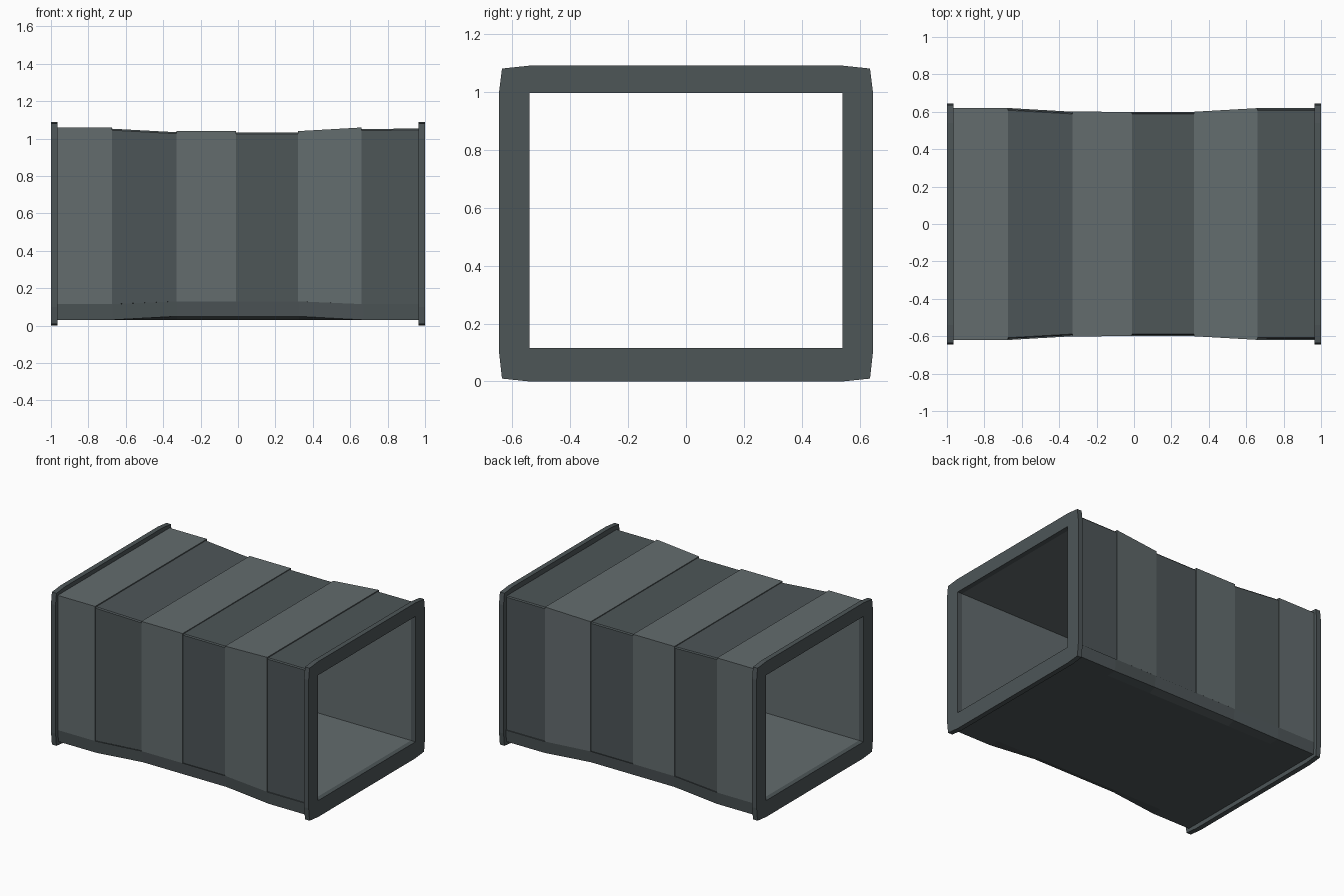
import bpy

if "Cube" in bpy.data.objects:
    bpy.data.objects.remove(bpy.data.objects["Cube"])


def material(name, rgb):
    m = bpy.data.materials.new(name)
    m.diffuse_color = (*rgb, 1)
    m.use_nodes = True
    m.node_tree.nodes["Principled BSDF"].inputs["Base Color"].default_value = m.diffuse_color
    return m


LIGHT = material("light_panel", (0.125, 0.150, 0.155))
DARK = material("dark_panel", (0.075, 0.092, 0.097))


def waist(x, middle, end):
    """Value along the tunnel: constant in the middle, sloping out to the ends."""
    t = min(1, max(0, (abs(x) - 0.325) / 0.345))
    return middle + (end - middle) * t


def loft(name, profile, xs, mat):
    """Loft a half profile of (y, z) points along x and mirror it across y = 0."""
    rings = [profile(x) for x in xs]
    n = len(rings[0])
    verts = [(x, y, z) for x, ring in zip(xs, rings) for y, z in ring]
    faces = [list(range(n))[::-1], list(range((len(xs) - 1) * n, len(xs) * n))]
    for k in range(len(xs) - 1):
        for i in range(n):
            j = (i + 1) % n
            if rings[k][i][0] or rings[k][j][0]:  # leave the centre plane open
                faces.append([k * n + i, k * n + j, (k + 1) * n + j, (k + 1) * n + i])
    mesh = bpy.data.meshes.new(name)
    mesh.from_pydata(verts, [], faces)
    mesh.materials.append(mat)
    ob = bpy.data.objects.new(name, mesh)
    bpy.context.collection.objects.link(ob)
    mod = ob.modifiers.new("mirror", "MIRROR")
    mod.use_axis = (False, True, False)
    mod.use_clip = True
    return ob


def frame_profile(x):
    return [(0, 0), (.54, 0), (.635, .01), (.645, .10), (.645, 1.0), (.635, 1.08),
            (.54, 1.09), (0, 1.09), (0, .995), (.54, .995), (.54, .115), (0, .115)]


def lining_profile(x):
    return [(0, .105), (.55, .105), (.55, 1.005), (0, 1.005),
            (0, .995), (.54, .995), (.54, .115), (0, .115)]


def floor_profile(x):
    w = waist(x, .60, .62)
    return [(0, .03), (.54, .03), (w - .008, waist(x, .05, .031)),
            (w, waist(x, .13, .115)), (.55, .115), (.55, .105), (0, .105)]


def light_profile(x):
    w, top = waist(x, .60, .62), waist(x, 1.04, 1.06)
    return [(.55, .115), (w, waist(x, .13, .115)), (w, top), (0, top),
            (0, 1.005), (.55, 1.005)]


def dark_profile(x):
    w, top = waist(x, .594, .614), waist(x, 1.034, 1.053)
    return [(.55, .115), (w, waist(x, .13, .115)), (w, top - .008),
            (w - .006, top), (0, top), (0, 1.005), (.55, 1.005)]


# End frames
loft("left_end_frame", frame_profile, [-1, -.965], DARK)
loft("right_end_frame", frame_profile, [.965, 1], DARK)

# Straight inner lining and the floor slab
loft("inner_lining", lining_profile, [-.965, .965], LIGHT)
loft("floor_slab", floor_profile, [-.965, -.67, -.325, .325, .67, .965], DARK)

# Alternating wall and roof panels
cuts = [-.965, -.675, -.33, -.01, .32, .66, .965]
for i, (a, b) in enumerate(zip(cuts, cuts[1:])):
    if i % 2:
        loft(f"dark_panel_{i + 1}", dark_profile, [a, b], DARK)
    else:
        loft(f"light_panel_{i + 1}", light_profile, [a, b], LIGHT)
